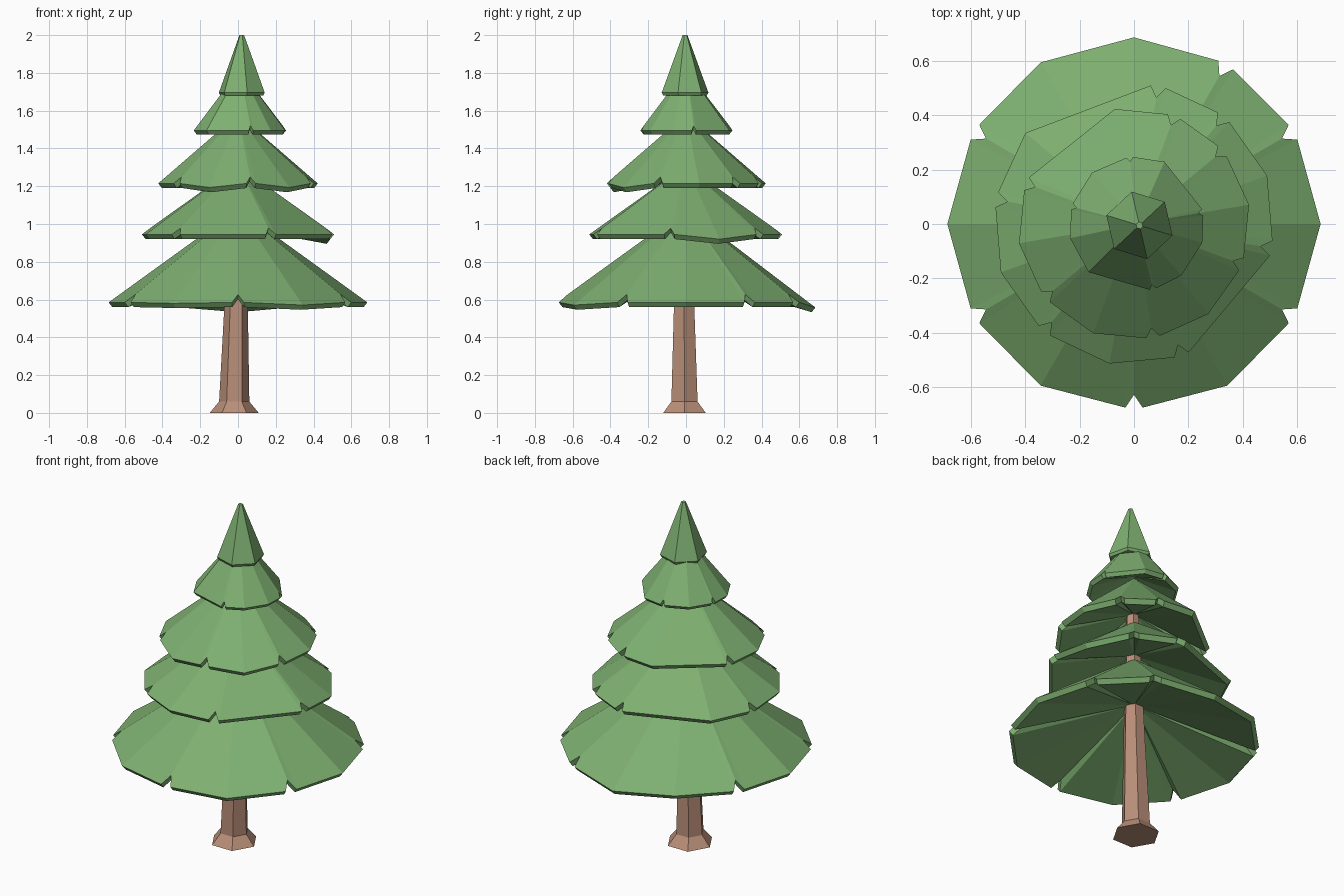
import bpy, bmesh, math
from mathutils import Vector

if "Cube" in bpy.data.objects:
    bpy.data.objects.remove(bpy.data.objects["Cube"])


def material(name, color):
    m = bpy.data.materials.new(name)
    m.diffuse_color = (*color, 1)
    m.use_nodes = True
    m.node_tree.nodes["Principled BSDF"].inputs["Base Color"].default_value = m.diffuse_color
    return m


GREEN = material("needle green", (0.209, 0.434, 0.165))
BROWN = material("bark brown", (0.485, 0.275, 0.191))


def finish(name, bm, mat):
    bmesh.ops.recalc_face_normals(bm, faces=bm.faces[:])
    me = bpy.data.meshes.new(name)
    bm.to_mesh(me)
    bm.free()
    me.materials.append(mat)
    ob = bpy.data.objects.new(name, me)
    bpy.context.collection.objects.link(ob)
    return ob


def polar(c, r, deg, z):
    a = math.radians(deg)
    return Vector((c[0] + r * math.cos(a), c[1] + r * math.sin(a), z))


def tier(name, c, R, z, apex, under, lip, plain, notches, depth, half, low):
    """Thick cone skirt with V notches cut in the rim and a few drooping corners."""
    slope = (apex - z) / R
    rim = [(a, R, z - low.get(a, 0)) for a in plain]
    w = math.degrees(half / R)
    for a in notches:
        rim += [(a - w, R * 0.985, z), (a, R - depth, z + slope * depth), (a + w, R * 0.985, z)]
    rim.sort()
    bm = bmesh.new()
    top = [bm.verts.new(polar(c, r, a, h)) for a, r, h in rim]
    bot = [bm.verts.new(polar(c, r - lip * 0.8, a, h - lip)) for a, r, h in rim]
    tip = bm.verts.new((c[0], c[1], apex))
    hollow = bm.verts.new((c[0], c[1], z - lip + under))
    n = len(rim)
    for i in range(n):
        j = (i + 1) % n
        bm.faces.new((top[i], top[j], tip))
        bm.faces.new((bot[i], bot[j], top[j], top[i]))
        bm.faces.new((bot[j], bot[i], hollow))
    finish(name, bm, GREEN)


def stack(name, rings, start, mat):
    """Six-sided lofted solid; rings are (x, y, radius, z)."""
    bm = bmesh.new()
    loops = [[bm.verts.new(polar((x, y), r, start + 60 * k, z)) for k in range(6)]
             for x, y, r, z in rings]
    for lo, hi in zip(loops, loops[1:]):
        for k in range(6):
            bm.faces.new((lo[k], lo[(k + 1) % 6], hi[(k + 1) % 6], hi[k]))
    bm.faces.new(loops[0][::-1])
    bm.faces.new(loops[-1])
    return finish(name, bm, mat)


# Trunk with flared foot
stack("trunk", [(-.02, -.008, .13, 0), (-.02, -.008, .08, .06),
                (-.01, -.01, .062, .57), (.01, -.005, .03, 1.5)], 0, BROWN)

# Three large skirts share one rim pattern, turned by a phase angle
PLAIN = [0, 90, 120, 180, 240, 300]
NOTCH = [30, 60, 150, 210, 270, 330]


def big(name, phase, skip, low, R, z, apex, under, depth, half):
    tier(name, (0, 0), R, z, apex, under, .025,
         [a + phase for a in PLAIN if a not in skip], [a + phase for a in NOTCH],
         depth, half, {a + phase: d for a, d in low.items()})


big("bottom_skirt", 0, [], {90: .027, 300: .014, 240: .005}, .685, .585, 1.08, .235, .058, .032)
big("lower_middle_skirt", 20, [90, 300], {0: .025}, .52, .945, 1.31, .18, .048, .028)
big("upper_middle_skirt", 9.5, [120], {240: .022, 300: .022}, .428, 1.215, 1.58, .165, .04, .025)

# Small upper skirt
tier("upper_skirt", (.01, 0), .25, 1.495, 1.82, .11, .02,
     [66, 131, 192, 225, 311, 344], [10, 96, 165, 284], .02, .012, {})

# Tip cone with a tiny blunt end
stack("tree_tip", [(.02, -.005, .118, 1.68), (.02, -.005, .127, 1.695),
                   (.02, -.005, .013, 2.0)], 43, GREEN)
